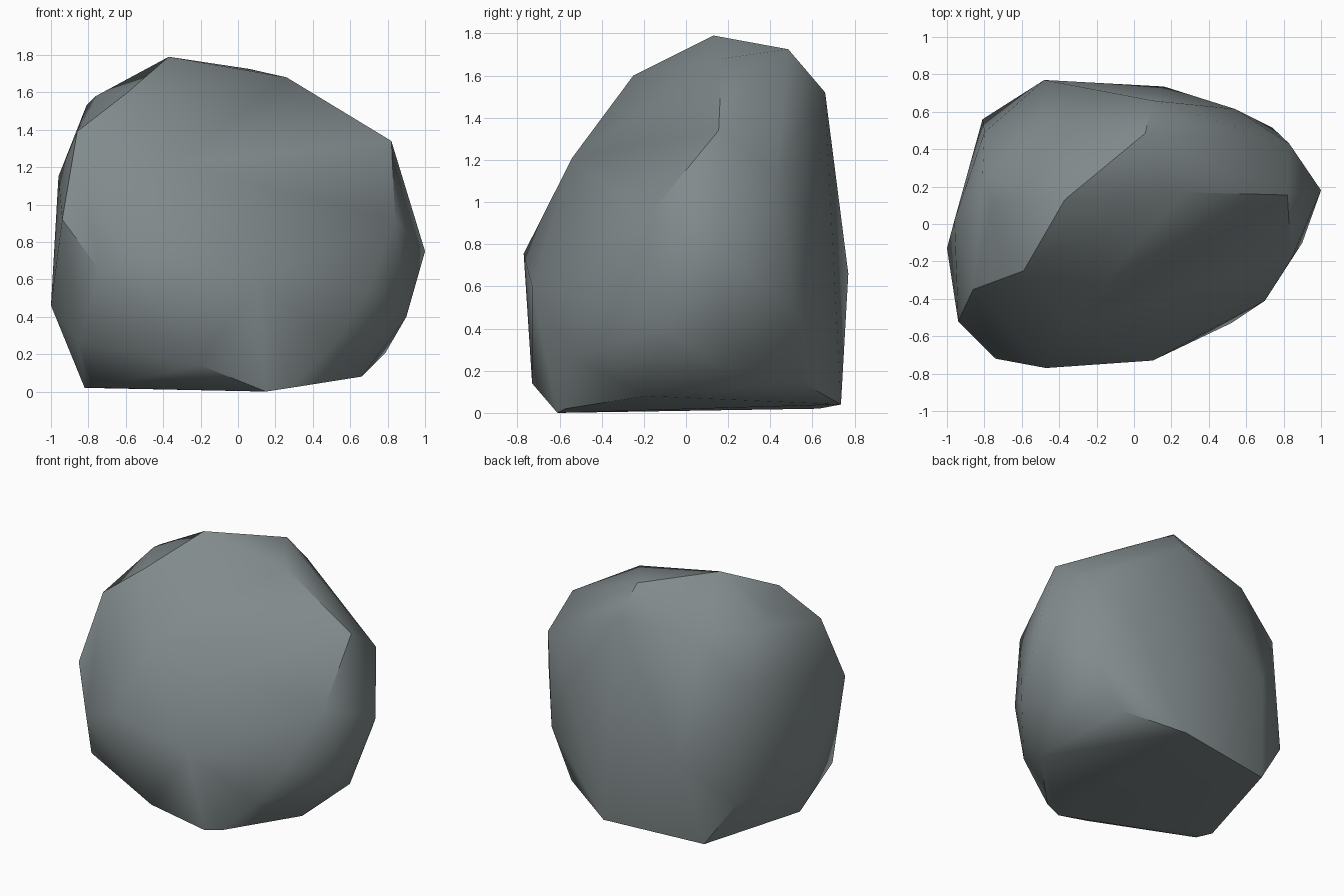
import bpy, bmesh, math

# Corner points of the boulder; its surface is their convex hull
CORNERS = [
    # crown
    (-.37, .13, 1.79), (.06, .485, 1.725), (.26, .17, 1.68), (-.59, -.25, 1.6),
    (-.81, .25, 1.53), (-.76, .1, 1.58), (-.48, .55, 1.48), (.1, .66, 1.52),
    (-.86, -.35, 1.39), (.82, .155, 1.34),
    # middle
    (.83, .43, 1.14), (-.80, .49, 1.21), (-.96, .02, 1.15), (-.35, -.54, 1.21),
    (.84, -.19, .92), (-.94, -.52, .92), (.54, .615, .9), (1.0, .18, .75),
    (-.47, -.77, .755), (-.74, -.72, .65), (-.48, .77, .66), (.1, -.73, .6),
    (.70, -.41, .55), (.74, .515, .49), (-1.0, -.13, .46), (.90, -.1, .40),
    # foot
    (-.81, .56, .35), (.52, -.53, .26), (-.85, -.5, .26), (.79, .18, .21),
    (.56, .54, .15), (-.2, -.73, .14), (.66, -.19, .08), (.16, .735, .04),
    (-.59, .63, .02), (-.82, -.16, .02), (-.77, -.27, .02), (.28, -.57, .02),
    (.15, -.61, 0),
]

# Hull
bm = bmesh.new()
for c in CORNERS:
    bm.verts.new(c)
res = bmesh.ops.convex_hull(bm, input=bm.verts)
loose = [v for v in bm.verts if not v.link_faces]
bmesh.ops.delete(bm, geom=loose, context='VERTS')
bmesh.ops.recalc_face_normals(bm, faces=bm.faces)
mesh = bpy.data.meshes.new("boulder")
bm.to_mesh(mesh)
bm.free()

# Stone colour
stone = bpy.data.materials.new("grey_stone")
stone.diffuse_color = (.22, .255, .26, 1)
mesh.materials.append(stone)

boulder = bpy.data.objects.new("boulder", mesh)
bpy.context.collection.objects.link(boulder)

# Soft shading over shallow edges, crisp on the strong ones
bpy.context.view_layer.objects.active = boulder
boulder.select_set(True)
bpy.ops.object.shade_smooth_by_angle(angle=math.radians(40))
